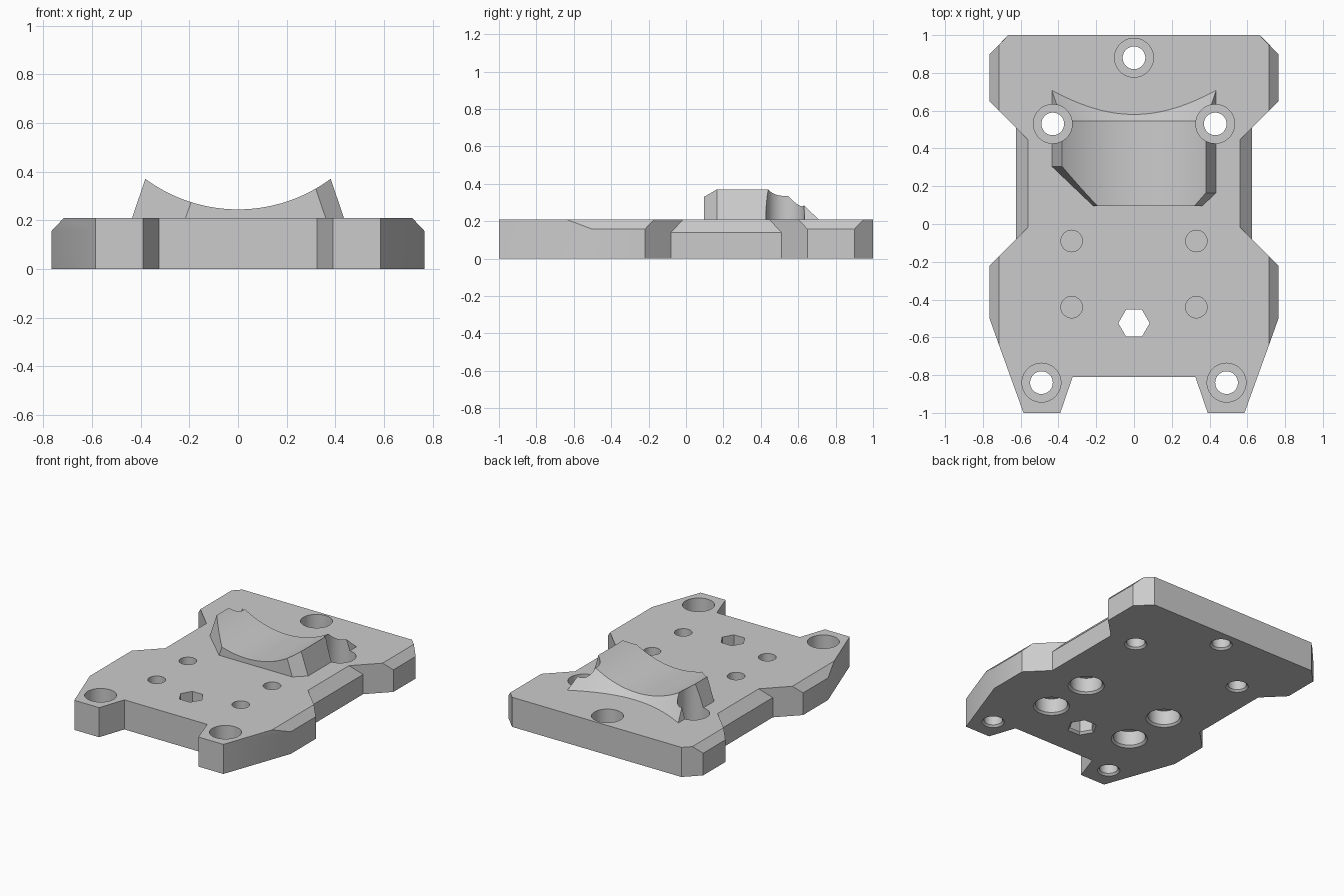
import bpy, bmesh
from math import cos, sin, pi
from mathutils import Matrix

cube = bpy.data.objects.get("Cube")
if cube:
    bpy.data.objects.remove(cube, do_unlink=True)

grey = bpy.data.materials.new("plain grey")
grey.use_nodes = True
grey.diffuse_color = (0.6, 0.6, 0.6, 1)
for node in grey.node_tree.nodes:
    if node.type == 'BSDF_PRINCIPLED':
        node.inputs["Base Color"].default_value = grey.diffuse_color


def loft(name, rings):
    """Skin equal-length rings of points and cap both ends."""
    bm = bmesh.new()
    loops = [[bm.verts.new(p) for p in ring] for ring in rings]
    for a, b in zip(loops, loops[1:]):
        for i in range(len(a)):
            j = (i + 1) % len(a)
            bm.faces.new((a[i], a[j], b[j], b[i]))
    bm.faces.new(loops[0][::-1])
    bm.faces.new(loops[-1])
    bmesh.ops.recalc_face_normals(bm, faces=bm.faces)
    mesh = bpy.data.meshes.new(name)
    bm.to_mesh(mesh)
    bm.free()
    mesh.materials.append(grey)
    obj = bpy.data.objects.new(name, mesh)
    bpy.context.collection.objects.link(obj)
    return obj


def lathe(name, profile, x=0, y=0, sides=48):
    """Turn a (radius, height) profile about an upright axis."""
    turn = [2 * pi * i / sides for i in range(sides)]
    return loft(name, [[(x + r * cos(a), y + r * sin(a), z) for a in turn]
                       for r, z in profile])


def carve(obj, cutters):
    for c in cutters:
        mod = obj.modifiers.new("cut", 'BOOLEAN')
        mod.operation = 'DIFFERENCE'
        mod.solver = 'EXACT'
        mod.object = c
    bpy.context.view_layer.update()
    graph = bpy.context.evaluated_depsgraph_get()
    mesh = bpy.data.meshes.new_from_object(obj.evaluated_get(graph))
    obj.modifiers.clear()
    obj.data = mesh


def mirrored(half):
    return half + [(-p[0], *p[1:]) for p in reversed(half)]


# Base plate: lower outline, chamfer start and narrower top outline
low = [(.665, 1), (.765, .9), (.765, .65), (.625, .51), (.625, -.08),
       (.765, -.22), (.765, -.5), (.585, -1), (.39, -1), (.325, -.81)]
top = [(.665, 1), (.715, .95), (.715, .6), (.56, .445), (.56, -.015),
       (.715, -.17), (.715, -.64), (.585, -1), (.39, -1), (.325, -.81)]
H = 0.21
bottom_ring = mirrored([(x, y, 0) for x, y in low])
mid_ring = mirrored([(x, y, .14 if x == .625 else .157) for x, y in low])
top_ring = mirrored([(x, y, H) for x, y in top])
plate = loft("base_plate", [bottom_ring, mid_ring, top_ring])

# Saddle block: sides lean inward with height
plan = [(-.215, .095), (.36, .095), (.435, .165), (.435, .76),
        (-.435, .76), (-.435, .305)]


def leaned(z):
    shift = (z - H) * 0.34
    return [(x - shift if x > 0 else x + shift, y, z) for x, y in plan]


saddle = loft("saddle", [leaned(.2), leaned(.42)])

# Round trough with a flared back end
trough = lathe("trough_cutter", [(.64, -.3), (.64, .545), (.94, .845)], sides=160)
trough.data.transform(Matrix.Translation((0, 0, .885)) @ Matrix.Rotation(-pi / 2, 4, 'X'))

# Screw holes with a counterbore from above and a small chamfer below
screw = [(.083, -.01), (.06, .013), (.06, .08), (.103, .08), (.103, .6)]
spots = [(0, .88), (.43, .53), (-.43, .53), (.49, -.84), (-.49, -.84)]
screws = [lathe("screw_cutter", screw, x, y) for x, y in spots]

# Mounting holes: wide pocket below, narrow blind hole above, thin web between
pocket = [(.128, -.01), (.104, .014), (.104, .115)]
blind = [(.057, .125), (.057, .3)]
mounts = [lathe("mount_cutter", prof, x, y) for prof in (pocket, blind)
          for x in (-.33, .33) for y in (-.09, -.44)]

# Hexagonal through hole
hexagon = lathe("hex_cutter", [(.108, -.01), (.083, .015), (.083, .3)], 0, -.525, 6)

carve(plate, screws + mounts + [hexagon])
carve(saddle, [trough] + screws[1:3])
for c in screws + mounts + [hexagon, trough]:
    bpy.data.objects.remove(c, do_unlink=True)

# Smooth the round walls, keep edges sharp
for obj in (plate, saddle):
    bpy.ops.object.select_all(action='DESELECT')
    obj.select_set(True)
    bpy.context.view_layer.objects.active = obj
    bpy.ops.object.shade_smooth_by_angle(angle=0.4)
